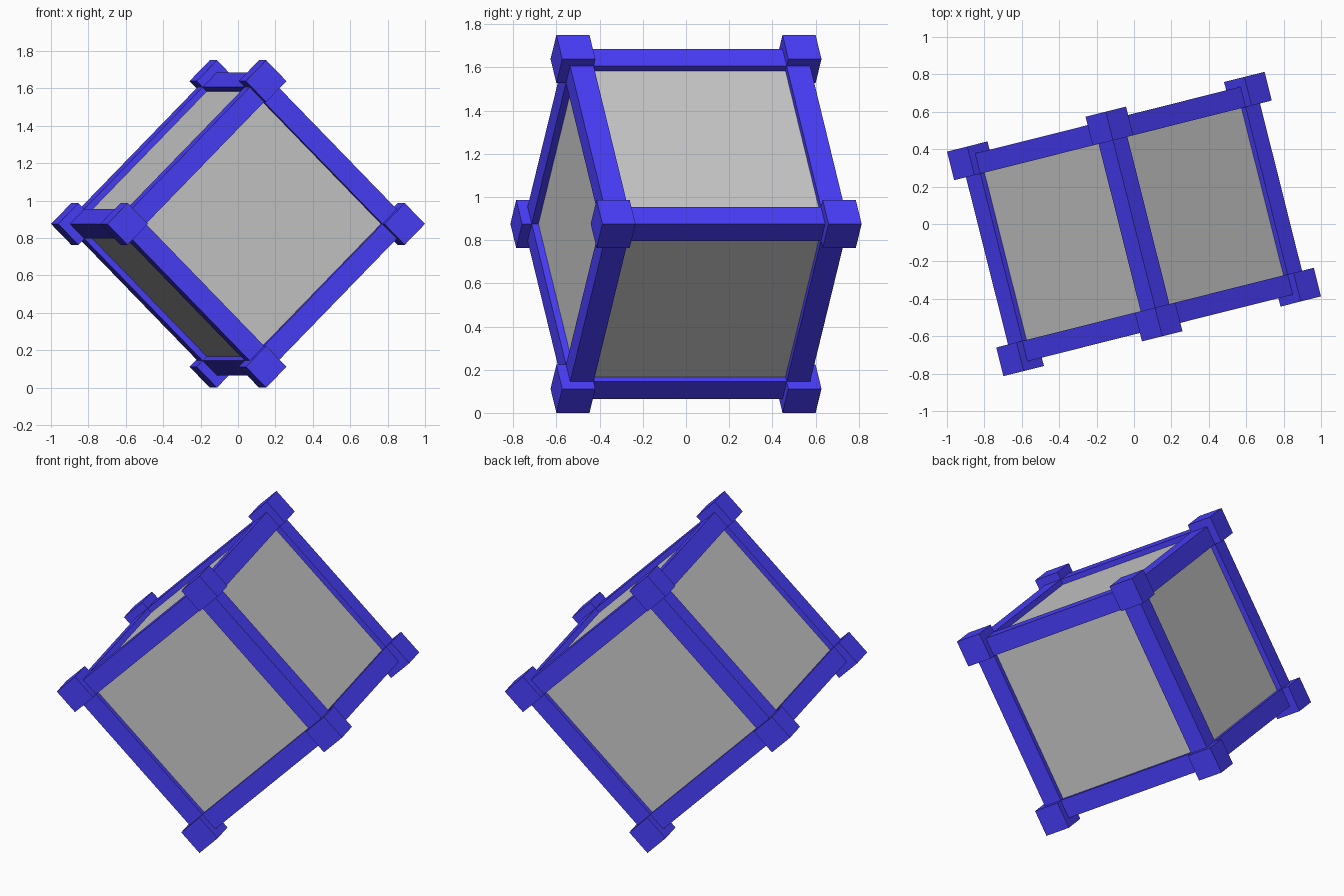
import bpy
from math import radians
from itertools import product
from mathutils import Matrix

if "Cube" in bpy.data.objects:
    bpy.data.objects.remove(bpy.data.objects["Cube"])

HALF = 0.619      # centre to outer face of the corner blocks
INNER = 0.461     # inner face of blocks and beams
BEAM_OUT = 0.573  # outer face of the beams
PANEL = 0.541     # face of the inset panels

# Crate balanced on one edge, then turned about the vertical
POSE = (Matrix.Translation((0, 0, HALF * 2 ** 0.5))
        @ Matrix.Rotation(radians(14.1), 4, 'Z')
        @ Matrix.Rotation(radians(45), 4, 'Y'))

blue = bpy.data.materials.new("blue_paint")
blue.diffuse_color = (0.07, 0.05, 1.0, 1.0)
blue.use_nodes = True
blue.node_tree.nodes["Principled BSDF"].inputs["Base Color"].default_value = blue.diffuse_color


def box(name, centre, size, mat=None):
    bpy.ops.mesh.primitive_cube_add(size=1)
    ob = bpy.context.object
    ob.name = name
    ob.data.transform(Matrix.Translation(centre) @ Matrix.Diagonal((*size, 1)))
    ob.matrix_world = POSE
    if mat:
        ob.data.materials.append(mat)
    return ob


# Grey body forming all six panels
box("crate_panels", (0, 0, 0), (2 * PANEL,) * 3)

# Corner blocks
block = HALF - INNER
mid = (HALF + INNER) / 2
for signs in product((-1, 1), repeat=3):
    box("corner_block", [s * mid for s in signs], (block,) * 3, blue)

# Twelve edge beams running between the blocks
width = BEAM_OUT - INNER
off = (BEAM_OUT + INNER) / 2
for axis in range(3):
    for a, b in product((-1, 1), repeat=2):
        centre = [a * off, b * off]
        centre.insert(axis, 0)
        size = [width, width]
        size.insert(axis, 2 * INNER)
        box("edge_beam", centre, size, blue)
